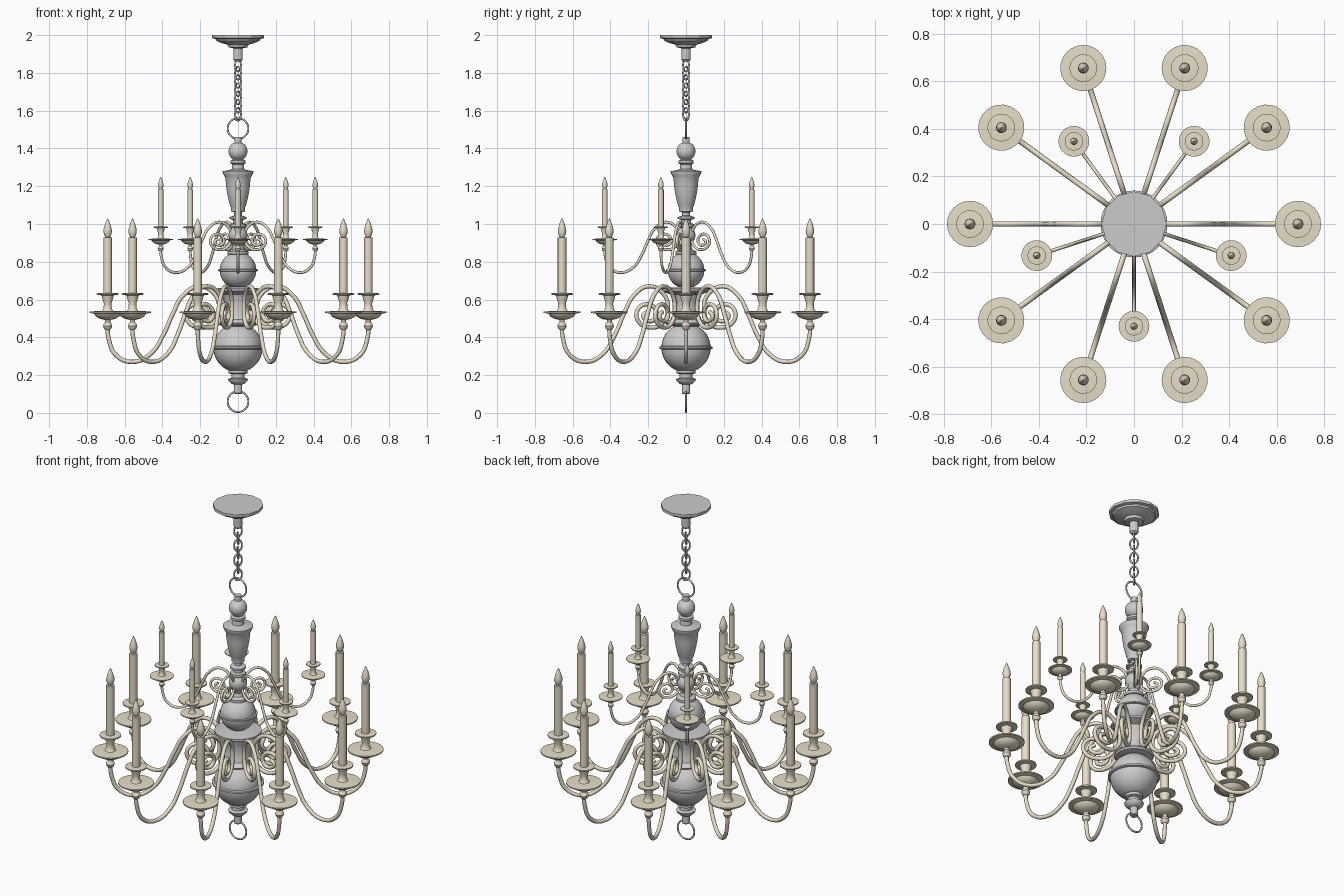
import bpy, bmesh
from math import sin, cos, pi, radians

if "Cube" in bpy.data.objects:
    bpy.data.objects.remove(bpy.data.objects["Cube"])

cream = bpy.data.materials.new("cream")
cream.diffuse_color = (0.80, 0.73, 0.58, 1)
cream.use_nodes = True
cream.node_tree.nodes["Principled BSDF"].inputs["Base Color"].default_value = cream.diffuse_color


def add(name, me, loc=(0, 0, 0), rot=(0, 0, 0), scale=1):
    ob = bpy.data.objects.new(name, me)
    ob.location, ob.rotation_euler, ob.scale = loc, rot, (scale,) * 3
    bpy.context.collection.objects.link(ob)
    return ob


def smooth(me, angle=32):
    me.shade_smooth()
    me.set_sharp_from_angle(angle=radians(angle))
    return me


def lathe(name, profile, segs=32, x=0, mat=None, angle=32):
    """Spin an (r, z) profile, bottom to top, around a vertical axis at x."""
    bm = bmesh.new()
    pts = [(0, profile[0][1])] + list(profile) + [(0, profile[-1][1])]
    rows = [[bm.verts.new((x + r * cos(2 * pi * j / segs), r * sin(2 * pi * j / segs), z))
             for j in range(segs)] for r, z in pts]
    for a, b in zip(rows, rows[1:]):
        for j in range(segs):
            k = (j + 1) % segs
            bm.faces.new((a[j], a[k], b[k], b[j]))
    bmesh.ops.remove_doubles(bm, verts=bm.verts, dist=1e-5)
    bmesh.ops.recalc_face_normals(bm, faces=bm.faces)
    me = bpy.data.meshes.new(name)
    bm.to_mesh(me)
    bm.free()
    if mat:
        me.materials.append(mat)
    return smooth(me, angle)


def ball(zc, r, a0=-70, a1=70, n=12):
    return [(r * cos(radians(a0 + (a1 - a0) * i / n)),
             zc + r * sin(radians(a0 + (a1 - a0) * i / n))) for i in range(n + 1)]


def tube(name, pts, radius, cyclic=False, mat=None, res=5):
    """Round wire through (x, z) points in the xz plane."""
    cu = bpy.data.curves.new(name, 'CURVE')
    cu.dimensions = '3D'
    cu.bevel_depth, cu.bevel_resolution, cu.resolution_u = radius, 2, res
    cu.use_fill_caps = True
    sp = cu.splines.new('BEZIER')
    sp.bezier_points.add(len(pts) - 1)
    for p, (x, z) in zip(sp.bezier_points, pts):
        p.co = (x, 0, z)
        p.handle_left_type = p.handle_right_type = 'AUTO'
    sp.use_cyclic_u = cyclic
    tmp = add(name + "_tmp", cu)
    dg = bpy.context.evaluated_depsgraph_get()
    me = bpy.data.meshes.new_from_object(tmp.evaluated_get(dg))
    bpy.data.objects.remove(tmp)
    me.name = name
    me.materials.clear()
    if mat:
        me.materials.append(mat)
    return smooth(me, 50)


def circle(r, n=8):
    return [(r * cos(2 * pi * i / n), r * sin(2 * pi * i / n)) for i in range(n)]


# Ceiling canopy with its short stem
add("ceiling_canopy", lathe("ceiling_canopy", [
    (.014, 1.86), (.024, 1.87), (.024, 1.93), (.05, 1.935), (.056, 1.95),
    (.085, 1.957), (.115, 1.97), (.12, 1.98), (.137, 1.984), (.137, 2.0)], 12, angle=25))

# Chain of alternating links, and the two rings
link = tube("chain_link", [(.019, -.016), (.019, .016), (.012, .029), (0, .034), (-.012, .029),
                           (-.019, .016), (-.019, -.016), (-.012, -.029), (0, -.034),
                           (.012, -.029)], .005, True, res=3)
for i in range(7):
    add("chain_link", link, (0, 0, 1.842 - i * .0435), (0, 0, pi / 4 + i * pi / 2))
ring = tube("ring", circle(.0545), .005, True, res=6)
add("top_ring", ring, (0, 0, 1.505))
add("bottom_ring", ring, (0, 0, .0595))

# Turned central column, in stacked sections
sections = {
    "bottom_finial": [(.018, .1), (.022, .105), (.022, .15), (.036, .155), (.05, .17), (.053, .18),
                      (.034, .186), (.034, .205), (.05, .21), (.05, .235)],
    "lower_globe": ball(.345, .13, -68, 68, 18),
    "lower_globe_band": [(.128, .336), (.141, .34), (.141, .35), (.128, .354)],
    "middle_column": [(.052, .455), (.1, .465), (.108, .475), (.1, .485), (.082, .495), (.072, .52),
                      (.07, .56), (.074, .6), (.085, .628), (.115, .64), (.128, .645),
                      (.128, .657), (.06, .665)],
    "upper_globe": ball(.755, .097, -65, 65, 14),
    "upper_globe_band": [(.095, .748), (.105, .751), (.105, .759), (.095, .762)],
    "upper_neck": [(.045, .835), (.055, .84), (.055, .855), (.034, .865), (.028, .885), (.034, .9)]
                  + ball(.94, .05, -40, 40, 8)
                  + [(.032, .98), (.042, .985), (.042, 1.0), (.026, 1.005), (.026, 1.022),
                     (.044, 1.027), (.044, 1.037), (.02, 1.045), (.02, 1.07)],
    "urn": [(.02, 1.062), (.036, 1.067), (.036, 1.085), (.043, 1.1), (.055, 1.15), (.063, 1.2),
            (.066, 1.24), (.073, 1.255), (.081, 1.272), (.081, 1.28), (.05, 1.285),
            (.033, 1.29), (.03, 1.315), (.041, 1.322), (.041, 1.335), (.026, 1.342)],
    "top_finial": [(.026, 1.335)] + ball(1.385, .05, -55, 58) + [(.019, 1.43), (.019, 1.46)],
}
for name, prof in sections.items():
    add(name, lathe(name, prof))

# Scrolled arm: rises from the candle end, over the shoulder and into a spiral
arm = tube("arm", [
    (.69, .48), (.686, .4), (.645, .305), (.555, .27), (.46, .315), (.392, .42), (.345, .525),
    (.29, .622), (.205, .67), (.125, .63), (.1, .55), (.13, .475), (.2, .452), (.265, .485),
    (.272, .54), (.22, .575), (.168, .545), (.17, .5), (.21, .487), (.238, .515), (.212, .535)],
    .0115, mat=cream, res=6)

# Candle holder and candle with flame
holder = lathe("candle_holder", [
    (.013, .44), (.02, .447), (.024, .46), (.02, .473), (.014, .48), (.014, .492), (.04, .498),
    (.062, .51), (.072, .525), (.097, .53), (.097, .537), (.03, .54), (.022, .552), (.02, .58),
    (.028, .605), (.032, .622), (.058, .626), (.058, .633), (.025, .635)], 24, .69, cream)
candle = lathe("candle", [
    (.023, .633), (.023, .928), (.013, .93), (.018, .942), (.0225, .957), (.021, .975),
    (.014, 1.0), (.006, 1.02), (.001, 1.03)], 16, .69, cream)


def tier(label, count, start, scale, shift, lift):
    for i in range(count):
        a = radians(start) + 2 * pi * i / count
        for part, me in (("arm", arm), ("candle_holder", holder), ("candle", candle)):
            add(f"{label}_{part}", me, (shift * cos(a), shift * sin(a), lift), (0, 0, a), scale)


# Ten large lower arms, five small upper arms
tier("lower", 10, 0, 1, 0, 0)
tier("upper", 5, -90, .667, -.03, .563)
